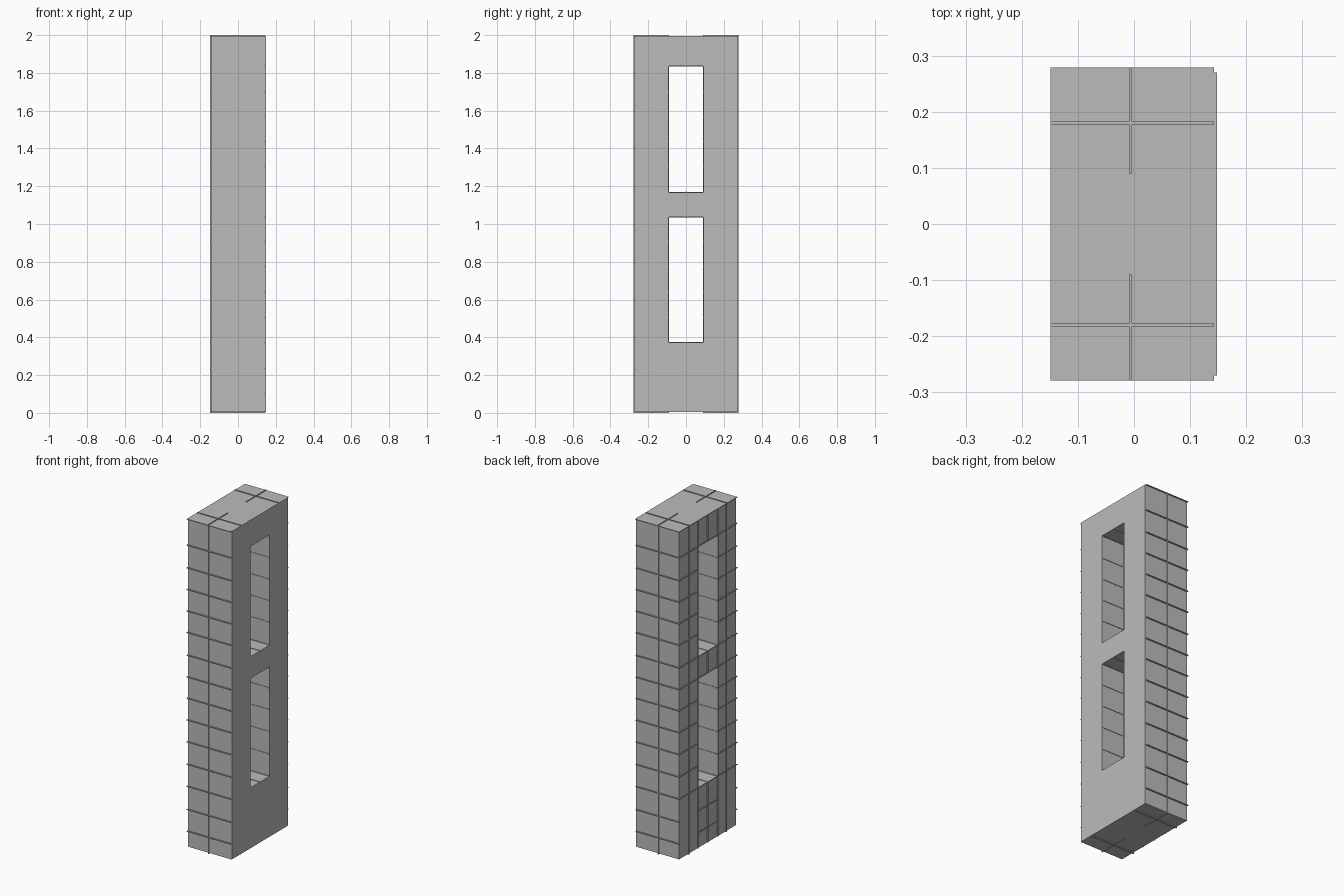
import bpy

if "Cube" in bpy.data.objects:
    bpy.data.objects.remove(bpy.data.objects["Cube"], do_unlink=True)

grey = bpy.data.materials.new("plain grey")
grey.use_nodes = True
colour = (0.5, 0.5, 0.5, 1)
grey.diffuse_color = colour
grey.node_tree.nodes["Principled BSDF"].inputs["Base Color"].default_value = colour

X0, X1 = -0.144, 0.143          # core width
Y = 0.272                       # core half depth
Z0, Z1 = 0.005, 1.996           # core height
W = 0.092                       # window half width
T = 0.0025                      # half thickness of a seam strip
MID = -0.006                    # middle seam across the width
OUT = 0.005                     # how far strips stand proud
WINDOWS = [(0.372, 1.036), (1.168, 1.836)]
SEAMS = [0.1, 0.232, 0.372, 0.506, 0.642, 0.775, 0.907, 1.036,
         1.168, 1.306, 1.436, 1.567, 1.698, 1.836]


def box(name, x, y, z):
    """Box between the low and high value on each axis."""
    bpy.ops.mesh.primitive_cube_add(
        size=1, location=[(a + b) / 2 for a, b in (x, y, z)])
    ob = bpy.context.object
    ob.name = name
    ob.scale = [b - a for a, b in (x, y, z)]
    bpy.ops.object.transform_apply(location=False, rotation=False, scale=True)
    ob.data.materials.append(grey)
    return ob


def around(c):
    return c - T, c + T


def window_frame(name, x, half_depth, z):
    """Slab with the two window openings, made of posts and rails."""
    for side, s in (("left", 1), ("right", -1)):
        ends = sorted((s * W, s * half_depth))
        box(f"{name}_{side}_post", x, ends, z)
    levels = [z[0]] + [h for w in WINDOWS for h in w] + [z[1]]
    for label, low, high in zip(("bottom", "middle", "top"), levels[::2], levels[1::2]):
        box(f"{name}_{label}_rail", x, (-W, W), (low, high))


# Core, smooth side panel and top slab
window_frame("core", (X0, X1), Y, (Z0, Z1))
window_frame("side_panel", (X1, X1 + OUT), 0.27, (Z0, Z1))
box("top_slab", (X0 - OUT, X1), (-0.279, 0.279), (Z1 - 0.004, Z1))

# Horizontal seams on the outside and inside the openings
for z in SEAMS:
    in_window = any(a - T < z < b + T for a, b in WINDOWS)
    for s in (1, -1):
        box("face_seam", (X0 - OUT, X1), sorted((s * Y, s * 0.279)), around(z))
        if in_window:
            box("reveal_seam", (X0, X1), sorted((s * W, s * (W - 0.003))), around(z))
            box("side_seam", (X0 - OUT, X0), sorted((s * W, s * Y)), around(z))
    if not in_window or any(z in w for w in WINDOWS):
        box("side_middle_seam", (X0 - OUT, X0), (-W, W), around(z))

# Upright seams on the outer faces, repeated on both halves
for s in (1, -1):
    box("face_upright", around(MID), sorted((s * Y, s * 0.277)), (0, Z1))
    box("side_upright", (X0 - OUT, X0), around(s * 0.18), (Z0, Z1))
    box("edge_upright", (X0 - OUT, X0), around(s * (W + T)), (Z0, Z1))
    for low, high in WINDOWS:
        box("reveal_upright", around(MID), sorted((s * W, s * (W - 0.003))), (low, high))
    # Cross seams on the top and underside
    for z in ((Z1, 2), (0, Z0)):
        box("cap_cross_seam", (X0 - OUT, X1), around(s * 0.18), z)
        box("cap_middle_seam", around(MID), sorted((s * 0.09, s * 0.277)), z)

# Centre seam of the three rails, on the side and in the openings
edges = [Z0] + [h for w in WINDOWS for h in w] + [Z1]
for low, high in zip(edges[::2], edges[1::2]):
    box("rail_upright", (X0 - OUT, X0), around(0), (low, high))
for low, high in WINDOWS:
    box("sill_seam", (X0, X1), around(0), (low, low + 0.003))
    box("lintel_seam", (X0, X1), around(0), (high - 0.003, high))
